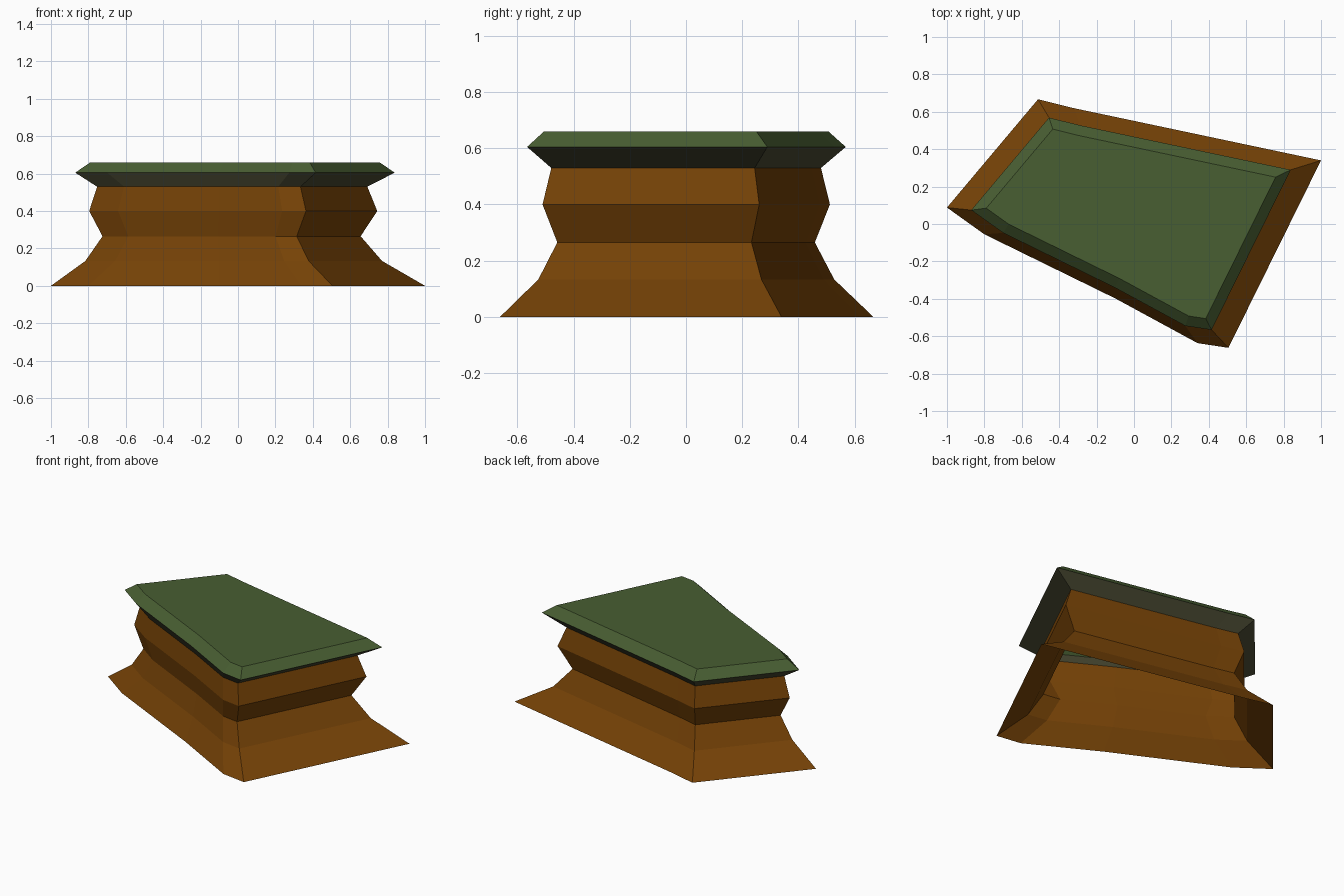
import bpy
import bmesh
from mathutils import Vector

if "Cube" in bpy.data.objects:
    bpy.data.objects.remove(bpy.data.objects["Cube"])

# Footprint on the ground, clockwise seen from above
FOOT = [Vector(p) for p in [(-1.0, 0.088), (-0.513, 0.667), (-0.32, 0.619), (1.0, 0.34),
                            (0.505, -0.662), (0.34, -0.637), (-0.1, -0.398), (-0.8, -0.055)]]
PIVOT = sum(FOOT, Vector((0, 0))) / len(FOOT)


def material(name, rgb):
    m = bpy.data.materials.new(name)
    m.diffuse_color = (*rgb, 1)
    m.use_nodes = True
    m.node_tree.nodes["Principled BSDF"].inputs["Base Color"].default_value = m.diffuse_color
    return m


def ring(scale):
    return [PIVOT + (p - PIVOT) * scale for p in FOOT]


def inset(pts, d):
    """Move every edge of a clockwise outline inwards by d, with mitred corners."""
    out = []
    for i, p in enumerate(pts):
        a = (p - pts[i - 1]).normalized()
        b = (pts[(i + 1) % len(pts)] - p).normalized()
        na, nb = Vector((a.y, -a.x)), Vector((b.y, -b.x))
        out.append(p + (na + nb) * d / (1 + na.dot(nb)))
    return out


def loft(name, levels, mat, cap=False):
    """Skin a stack of (height, outline) rings, optionally closing the top."""
    bm = bmesh.new()
    rows = [[bm.verts.new((p.x, p.y, z)) for p in pts] for z, pts in levels]
    n = len(FOOT)
    for lo, hi in zip(rows, rows[1:]):
        for i in range(n):
            j = (i + 1) % n
            bm.faces.new((lo[j], lo[i], hi[i], hi[j]))
    if cap:
        bm.faces.new(rows[-1][::-1])
    mesh = bpy.data.meshes.new(name)
    bm.to_mesh(mesh)
    bm.free()
    mesh.materials.append(mat)
    obj = bpy.data.objects.new(name, mesh)
    bpy.context.collection.objects.link(obj)


brown = material("brown", (0.181, 0.055, 0.002))
green = material("moss green", (0.065, 0.112, 0.032))
olive = material("dark olive", (0.067, 0.067, 0.032))

# Flared, waisted wall, open underneath
loft("wall", [(0, ring(1)), (0.133, ring(0.793)), (0.265, ring(0.69)),
              (0.40, ring(0.77)), (0.53, ring(0.7225))], brown)

# Sloping underside of the overhang
lip = ring(0.854)
loft("lid_underside", [(0.53, ring(0.7225)), (0.605, lip)], olive)

# Lid with bevelled rim
loft("lid", [(0.605, lip), (0.66, inset(lip, 0.055))], green, cap=True)
